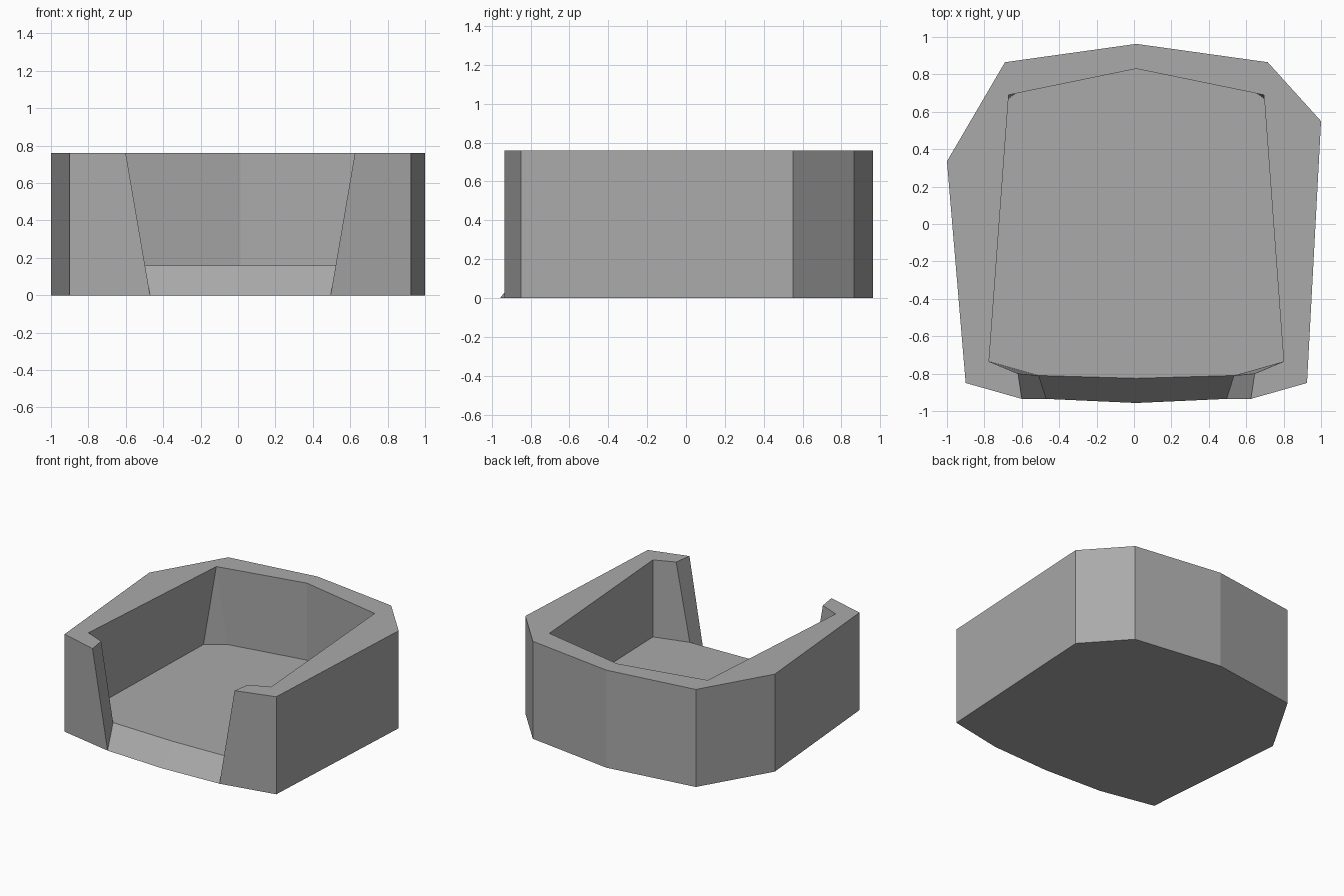
import bpy
import bmesh

cube = bpy.data.objects.get("Cube")
if cube:
    bpy.data.objects.remove(cube, do_unlink=True)

TOP, FLOOR, MID = 0.76, 0.16, 0.0125

grey = bpy.data.materials.new("plain_grey")
grey.use_nodes = True
grey.diffuse_color = (0.4, 0.4, 0.4, 1)
shader = next(n for n in grey.node_tree.nodes if n.type == "BSDF_PRINCIPLED")
shader.inputs["Base Color"].default_value = (0.4, 0.4, 0.4, 1)


def symmetric(half, back_y):
    """Right half, back centre point, then the mirrored left half."""
    return half + [(MID, back_y)] + [(2 * MID - x, y) for x, y in reversed(half)]


# Outlines run from the right side of the opening, round the back, to the left
outer = symmetric([(-0.6, -0.935), (-0.9, -0.85), (-1.0, 0.335), (-0.69, 0.865)], 0.963)
outer[6] = (1.0, 0.55)  # the left shoulder sits further back
base = [(-0.47, -0.935)] + outer[1:-1] + [(0.495, -0.935)]
inner = symmetric([(-0.62, -0.8), (-0.775, -0.735), (-0.67, 0.69)], 0.83)
floor = symmetric([(-0.51, -0.81), (-0.775, -0.735), (-0.735, 0.624), (-0.6, 0.722)], 0.83)

bm = bmesh.new()


def ring(points, z):
    return [bm.verts.new((x, y, z)) for x, y in points]


def face(*verts):
    return bm.faces.new(list(dict.fromkeys(verts)))


def wall(upper, lower):
    for i in range(len(upper) - 1):
        face(upper[i], upper[i + 1], lower[i + 1], lower[i])


rim_out, rim_in = ring(outer, TOP), ring(inner, TOP)
base_ring, floor_ring = ring(base, 0), ring(floor, FLOOR)
lip_front = bm.verts.new((MID, -0.957, 0))
lip_back = bm.verts.new((MID, -0.825, FLOOR))

# Outer wall, and inner wall whose back corners widen to a short facet
wall(rim_out, base_ring)
wall([rim_in[i] for i in (0, 1, 2, 2, 3, 4, 4, 5, 6)], floor_ring)

# Rim, floor and underside
face(*rim_out, *reversed(rim_in))
face(*floor_ring, lip_back)
face(*base_ring, lip_front)

# Sides of the opening and the sloping entrance lip
for end in (0, -1):
    face(rim_out[end], rim_in[end], floor_ring[end], base_ring[end])
    face(base_ring[end], floor_ring[end], lip_back, lip_front)

bmesh.ops.recalc_face_normals(bm, faces=bm.faces)
mesh = bpy.data.meshes.new("open_front_bed")
bm.to_mesh(mesh)
bm.free()
mesh.materials.append(grey)
bed = bpy.data.objects.new("open_front_bed", mesh)
bpy.context.collection.objects.link(bed)
